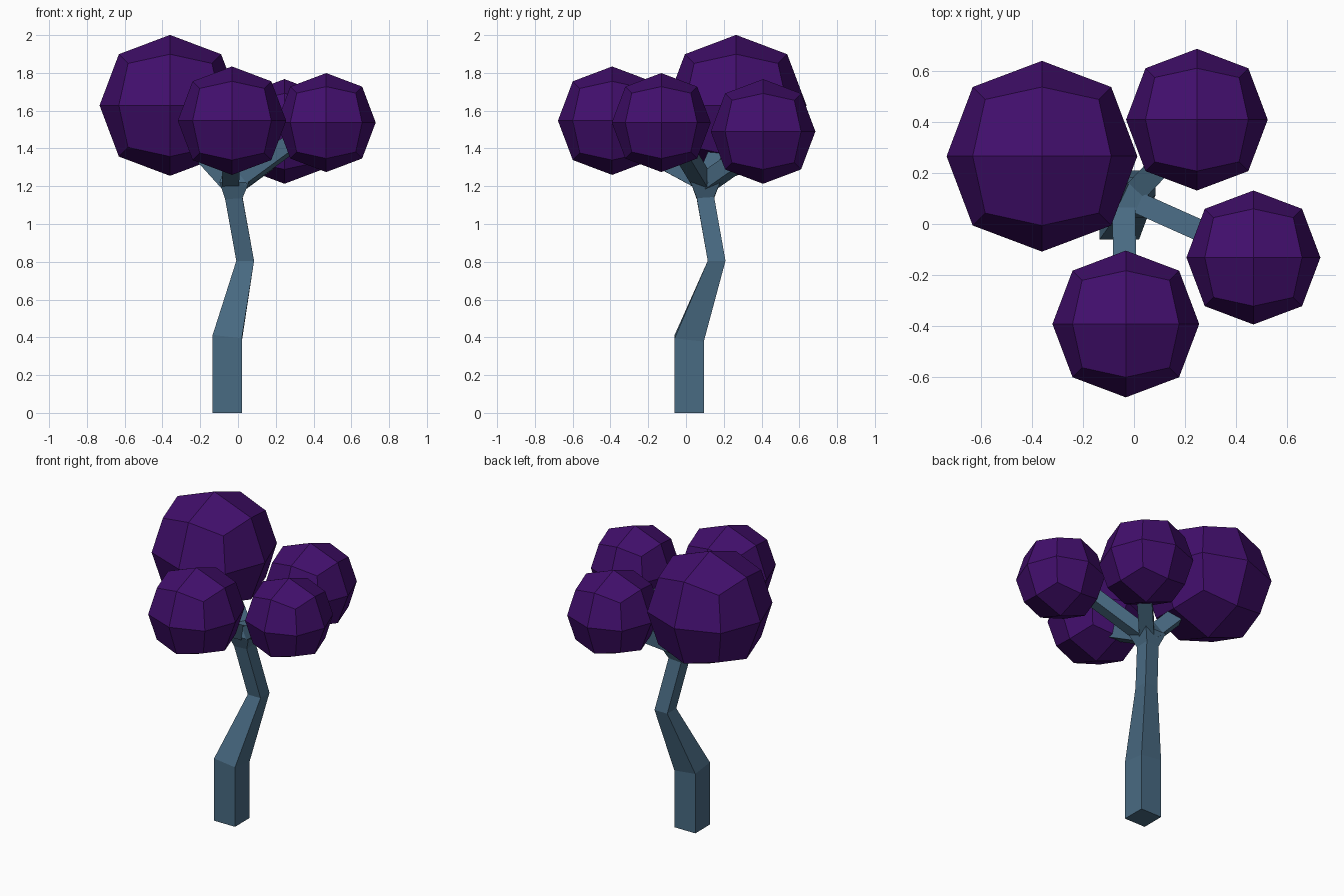
import bpy
from mathutils import Vector

cube = bpy.data.objects.get("Cube")
if cube:
    bpy.data.objects.remove(cube, do_unlink=True)


def material(name, rgb):
    mat = bpy.data.materials.new(name)
    mat.use_nodes = True
    mat.diffuse_color = (*rgb, 1)
    bsdf = next(n for n in mat.node_tree.nodes if n.type == 'BSDF_PRINCIPLED')
    bsdf.inputs["Base Color"].default_value = (*rgb, 1)
    bsdf.inputs["Roughness"].default_value = 0.9
    return mat


bark = material("blue grey bark", (0.066, 0.145, 0.225))
foliage = material("deep purple foliage", (0.054, 0.0045, 0.15))


def skin_rings(name, rings):
    """Join four-cornered rings into a closed, flat-sided limb."""
    verts = [v for ring in rings for v in ring]
    faces = [(3, 2, 1, 0), tuple(range(len(verts) - 4, len(verts)))]
    for r in range(len(rings) - 1):
        for i in range(4):
            a, b = r * 4 + i, r * 4 + (i + 1) % 4
            faces.append((a, b, b + 4, a + 4))
    mesh = bpy.data.meshes.new(name)
    mesh.from_pydata(verts, [], faces)
    mesh.materials.append(bark)
    obj = bpy.data.objects.new(name, mesh)
    bpy.context.collection.objects.link(obj)


CORNERS = ((-1, -1), (1, -1), (1, 1), (-1, 1))


def level_ring(x, y, z, half, tilt):
    return [(x + i * half, y + j * half, z + tilt * (i + j)) for i, j in CORNERS]


def branch(name, start, end, half):
    start, end = Vector(start), Vector(end)
    along = (end - start).normalized()
    side = along.cross(Vector((0, 0, 1))).normalized()
    up = side.cross(along)
    skin_rings(name, [[p + side * i * half + up * j * half for i, j in CORNERS]
                      for p in (start, end)])


# Crooked square trunk, flaring into the fork
skin_rings("trunk", [level_ring(*r) for r in (
    (-0.057, 0.017, 0, 0.077, 0),
    (-0.057, 0.017, 0.395, 0.077, -0.009),
    (0.038, 0.162, 0.805, 0.047, 0),
    (-0.022, 0.103, 1.137, 0.046, 0.003),
    (-0.02, 0.103, 1.22, 0.078, 0),
    (-0.02, 0.103, 1.285, 0.055, 0))])

# Branches reaching into each clump
branch("front_branch", (-0.04, 0.09, 1.22), (-0.035, -0.28, 1.42), 0.045)
branch("left_branch", (0.0, 0.09, 1.22), (0.38, -0.08, 1.5), 0.042)
branch("back_branch", (-0.01, 0.11, 1.22), (0.18, 0.31, 1.36), 0.045)
branch("right_branch", (-0.03, 0.11, 1.21), (-0.22, 0.2, 1.42), 0.045)

# Faceted foliage clumps: rounded cubes; the subdivided face centre sits at 0.84
for name, centre, radius in (
        ("large_clump", (-0.36, 0.265, 1.628), 0.373),
        ("front_clump", (-0.032, -0.391, 1.547), 0.287),
        ("back_clump", (0.246, 0.408, 1.49), 0.277),
        ("left_clump", (0.467, -0.131, 1.537), 0.262)):
    bpy.ops.mesh.primitive_cube_add(size=2 * radius / 0.8395, location=centre)
    clump = bpy.context.object
    clump.name = name
    clump.data.materials.append(foliage)
    sub = clump.modifiers.new("rounding", 'SUBSURF')
    sub.levels = sub.render_levels = 1
